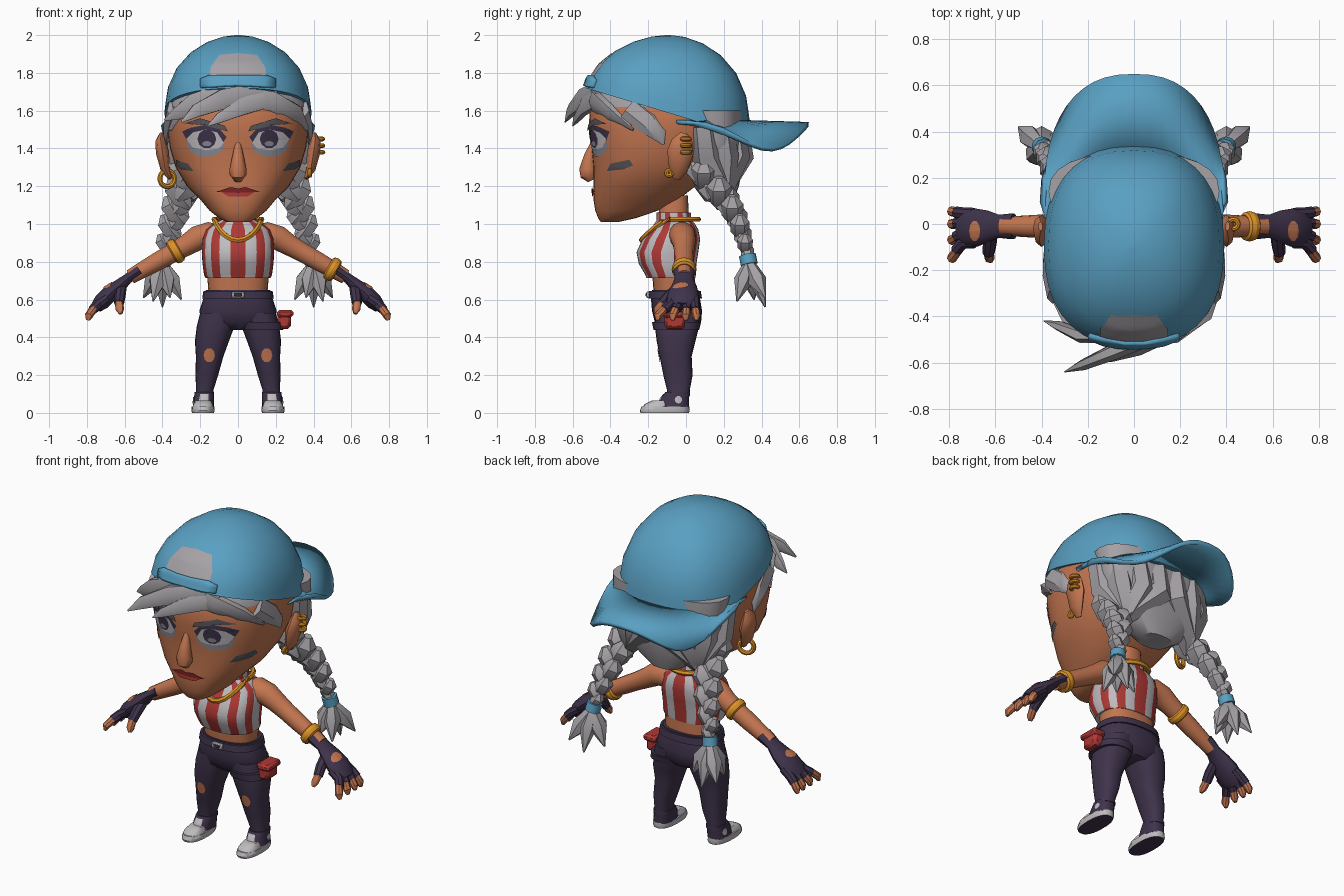
import bpy, bmesh, math
from mathutils import Vector
from mathutils.bvhtree import BVHTree

if "Cube" in bpy.data.objects:
    bpy.data.objects.remove(bpy.data.objects["Cube"])

parts = []


def material(name, red, green, blue):
    mat = bpy.data.materials.new(name)
    mat.use_nodes = True
    mat.diffuse_color = (red, green, blue, 1)
    mat.node_tree.nodes["Principled BSDF"].inputs["Base Color"].default_value = (red, green, blue, 1)
    return mat


skin = material("skin brown", .55, .18, .08)
blue = material("cap blue", .1, .35, .54)
hair = material("hair grey", .38, .36, .38)
dark = material("dark purple", .05, .033, .07)
gold = material("gold", .72, .29, .02)
red = material("red", .42, .04, .035)
pale = material("pale grey", .52, .5, .52)
brow = material("brow grey", .09, .09, .1)
lip = material("lip dark red", .2, .015, .015)
shadow = material("eye shadow grey", .25, .25, .29)


# ---------- helpers ----------
def finish(name, mesh, *mats, fix=True):
    if fix:
        bmesh.ops.recalc_face_normals(mesh, faces=mesh.faces[:])
    data = bpy.data.meshes.new(name)
    mesh.to_mesh(data)
    mesh.free()
    obj = bpy.data.objects.new(name, data)
    bpy.context.collection.objects.link(obj)
    for mat in mats:
        data.materials.append(mat)
    parts.append(obj)
    return obj


def bridge(mesh, rings, closed=True):
    rings = [[mesh.verts.new(p) for p in ring] for ring in rings]
    count = len(rings[0])
    for low, high in zip(rings, rings[1:]):
        for i in range(count if closed else count - 1):
            j = (i + 1) % count
            mesh.faces.new((low[i], low[j], high[j], high[i]))
    if closed:
        mesh.faces.new(rings[0][::-1])
        mesh.faces.new(rings[-1])


def rounded(value, power=2.4):
    return math.copysign(abs(value) ** (2 / power), value)


def circle(count):
    for i in range(count):
        angle = math.tau * i / count
        yield math.cos(angle), math.sin(angle)


def loft(name, mat, rows, side=1, count=24, power=2.4):
    """Stack of level sections: height, centre x, front y, back y, half width."""
    mesh = bmesh.new()
    bridge(mesh, [[(side * cx + w * rounded(c, power),
                    (front + back) / 2 + (back - front) / 2 * rounded(s, power), z)
                   for c, s in circle(count)] for z, cx, front, back, w in rows])
    return finish(name, mesh, mat)


def sweep(name, mat, paths, wide=1, thick=1, count=8, side=1):
    """Tapered tubes through points of x, y, z, radius."""
    mesh = bmesh.new()
    for path in paths:
        points = [Vector((side * p[0], p[1], p[2])) for p in path]
        rings = []
        for i, point in enumerate(points):
            along = (points[min(i + 1, len(points) - 1)] - points[max(i - 1, 0)]).normalized()
            ref = Vector((0, 1, 0)) if abs(along.y) < .9 else Vector((1, 0, 0))
            a = (ref - along * along.dot(ref)).normalized()
            b = along.cross(a)
            rings.append([point + path[i][3] * (a * c * wide + b * s * thick) for c, s in circle(count)])
        bridge(mesh, rings)
    return finish(name, mesh, mat)


def decal(name, mat, target, outline, axis="front", lift=.005, side=1):
    """Thin plate of a flat outline laid onto a surface."""
    source = bmesh.new()
    source.from_mesh(target.data)
    tree = BVHTree.FromBMesh(source)
    place, ray = {
        "front": (lambda u, v: Vector((side * u, -2, v)), Vector((0, 1, 0))),
        "flank": (lambda u, v: Vector((2 * side, u, v)), Vector((-side, 0, 0))),
        "top": (lambda u, v: Vector((side * u, v, 2)), Vector((0, 0, -1)))}[axis]
    fine = [Vector(p).lerp(Vector(q), t / 3) for p, q in zip(outline, outline[1:] + outline[:1]) for t in range(3)]
    middle = sum(fine, Vector((0, 0))) / len(fine)

    def project(p):
        start = place(*p)
        hit = tree.ray_cast(start, ray)[0] or tree.find_nearest(start)[0]
        return hit - ray * lift
    mesh = bmesh.new()
    bridge(mesh, [[project(middle.lerp(p, t)) for p in fine] for t in (1, .7, .4, .1)])
    mesh.faces.ensure_lookup_table()
    mesh.faces.remove(mesh.faces[-2])
    mesh.normal_update()
    for face in mesh.faces:
        if face.normal.dot(ray) > 0:
            face.normal_flip()
    source.free()
    return finish(name, mesh, mat, fix=False)


def oval(u, v, ru, rv):
    return [(u + ru * c, v + rv * s) for c, s in circle(10)]


def torus(name, mat, place, turn, major, minor, stretch=1):
    bpy.ops.mesh.primitive_torus_add(location=place, rotation=turn, major_radius=major, minor_radius=minor,
                                     major_segments=20, minor_segments=8)
    obj = bpy.context.object
    obj.name = name
    obj.scale.z = stretch
    obj.data.materials.append(mat)
    parts.append(obj)


def box(name, mat, place, size, bevel=.01):
    mesh = bmesh.new()
    bmesh.ops.create_cube(mesh, size=1)
    for v in mesh.verts:
        v.co = Vector(place) + v.co * Vector(size)
    obj = finish(name, mesh, mat)
    obj.modifiers.new("bevel", "BEVEL").width = bevel


# ---------- head and face ----------
head = loft("head", skin, [
    (1.01, 0, -.45, -.36, .06), (1.03, 0, -.465, -.27, .1), (1.07, 0, -.48, -.15, .15),
    (1.13, 0, -.49, -.04, .2), (1.2, 0, -.49, .05, .27), (1.3, 0, -.49, .15, .33),
    (1.4, 0, -.5, .22, .36), (1.5, 0, -.515, .25, .375), (1.6, 0, -.51, .25, .375), (1.68, 0, -.48, .24, .35)],
    count=40)
sweep("nose", skin, [[(0, -.49, 1.43, .015), (0, -.51, 1.36, .03), (0, -.52, 1.29, .045),
                      (0, -.515, 1.26, .045), (0, -.5, 1.23, .02)]], count=12)
decal("lower_lip", red, head, [(-.1, 1.175), (.1, 1.175), (.05, 1.145), (-.05, 1.145)], lift=.007)
decal("upper_lip", lip, head, [(-.115, 1.17), (-.04, 1.195), (0, 1.188), (.04, 1.195), (.115, 1.17), (0, 1.165)],
      lift=.009)
for side, word in ((1, "left"), (-1, "right")):
    decal(word + "_eye_shadow", shadow, head, oval(.17, 1.42, .1, .065), lift=.003, side=side)
    decal(word + "_lashes", dark, head, [(.06, 1.46), (.1, 1.505), (.17, 1.525), (.25, 1.51), (.295, 1.49),
                                         (.27, 1.44), (.17, 1.42), (.08, 1.43)], lift=.005, side=side)
    decal(word + "_eye", pale, head, [(.075, 1.43), (.11, 1.485), (.17, 1.5), (.24, 1.485), (.275, 1.45),
                                      (.24, 1.405), (.17, 1.39), (.1, 1.4)], lift=.007, side=side)
    decal(word + "_iris", dark, head, oval(.165, 1.45, .05, .05), lift=.009, side=side)
    decal(word + "_glint", shadow, head, oval(.165, 1.425, .025, .014), lift=.01, side=side)
    decal(word + "_brow", brow, head, [(.055, 1.49), (.07, 1.52), (.2, 1.56), (.29, 1.53), (.19, 1.525)],
          lift=.009, side=side)
    decal(word + "_cheek_paint", brow, head, [(-.42, 1.28), (-.4, 1.32), (-.3, 1.34), (-.28, 1.31), (-.33, 1.29)],
          "flank", side=side)
    sweep(word + "_ear", skin, [[(.36, -.05, 1.24, .02), (.385, -.04, 1.29, .05), (.4, -.03, 1.38, .07),
                                 (.41, -.02, 1.44, .055), (.405, -.01, 1.48, .02)]], thick=.5, side=side)

# ---------- earrings ----------
for step in range(3):
    torus("ear_cuff", gold, (.43, 0, 1.38 + .035 * step), (0, 0, 0), .02, .012)
torus("ear_stud", gold, (.38, -.09, 1.27), (0, math.pi / 2, 0), .014, .012)
torus("hoop_earring", gold, (-.375, -.05, 1.24), (math.pi / 2, 0, .4), .042, .014)

# ---------- cap ----------
mesh = bmesh.new()
rings = []
for scale, rise in ((1, 0), (.98, .15), (.95, .33), (.83, .58), (.64, .78), (.42, .91), (.2, .98), (.03, 1)):
    ring = []
    for c, s in circle(36):
        edge = -.095 + .435 * rounded(s)
        rim = max(1.52, 1.56 - .3 * edge)
        lift = rise ** (1 + .4 * max(0, -s))
        ring.append((.39 * scale * rounded(c), -.095 + .435 * scale * rounded(s), rim + (2 - rim) * lift))
    rings.append(ring)
bridge(mesh, rings)
cap = finish("cap_dome", mesh, blue)
decal("cap_opening", hair, cap, [(-.15, 1.77), (-.145, 1.83), (-.1, 1.895), (0, 1.905), (.1, 1.895),
                                 (.145, 1.83), (.15, 1.77)], lift=.006)
strap = decal("cap_strap", blue, cap, [(-.2, 1.725), (-.2, 1.77), (-.15, 1.79), (.15, 1.79), (.2, 1.77),
                                       (.2, 1.725), (0, 1.735)], lift=.022)
strap.modifiers.new("thickness", "SOLIDIFY").thickness = .03

mesh = bmesh.new()
inner, outer = [], []
for i in range(25):
    angle = math.pi * i / 24
    c, s = math.cos(angle), math.sin(angle)
    inner.append(Vector((.38 * rounded(c), -.05 + .37 * rounded(s), 1.55)))
    outer.append(Vector((.39 * rounded(c), .1 + .55 * rounded(s), 1.54 - .14 * math.sin(math.pi * s ** 1.3))))
bridge(mesh, [[p.lerp(q, t) for p, q in zip(inner, outer)] for t in (0, .5, 1)], closed=False)
finish("cap_brim", mesh, blue).modifiers.new("thickness", "SOLIDIFY").thickness = .025

# ---------- hair ----------
loft("scalp_hair", hair, [(1.62, 0, -.515, .3, .378), (1.68, 0, -.5, .3, .37), (1.75, 0, -.44, .28, .33)])
loft("back_hair", hair, [(1.12, 0, .1, .25, .1), (1.2, 0, .04, .28, .22), (1.3, 0, .02, .3, .31),
                         (1.45, 0, .01, .31, .355), (1.6, 0, -.03, .31, .37)])
sweep("fringe", hair, [
    [(.12, -.47, 1.7, .06), (-.08, -.55, 1.66, .06), (-.22, -.61, 1.6, .04), (-.3, -.64, 1.54, .005)],
    [(.2, -.45, 1.68, .06), (.02, -.54, 1.62, .05), (-.1, -.58, 1.56, .03), (-.16, -.6, 1.52, .004)],
    [(-.05, -.48, 1.7, .06), (-.23, -.48, 1.64, .06), (-.33, -.44, 1.58, .035), (-.39, -.42, 1.55, .004)],
    [(0, -.48, 1.68, .06), (.18, -.48, 1.65, .06), (.3, -.4, 1.59, .05), (.37, -.28, 1.5, .01)],
    [(-.1, -.48, 1.68, .05), (-.28, -.41, 1.61, .05), (-.36, -.3, 1.5, .01)]], wide=.6, count=6)
for side, word in ((1, "left"), (-1, "right")):
    sweep(word + "_sideburn", hair, [[(.34, -.3, 1.62, .07), (.36, -.2, 1.54, .07), (.375, -.14, 1.47, .04),
                                      (.375, -.12, 1.42, .005)]], thick=.5, count=6, side=side)
    sweep(word + "_back_locks", hair, [
        [(top, back, 1.52, .07), (top * .95, back + .02, 1.36, .08), (.22, .2, 1.2, .06), (.25, .16, 1.13, .02)]
        for top, back in ((.06, .26), (.18, .24), (.28, .18), (.32, .09))], count=6, side=side)
    path = [Vector(p) for p in ((.26, .06, 1.31, .085), (.28, .13, 1.21, .085), (.31, .22, 1.12, .08),
                                (.335, .27, 1.03, .07), (.365, .3, .94, .06), (.39, .325, .85, .045))]
    lobes = []
    for i in range(11):
        spot, part = divmod(i / 2, 1)
        p = path[int(spot)].lerp(path[min(int(spot) + 1, 5)], part)
        x, y, z, r = p
        lean = r * (.5 if i % 2 else -.5)
        lobes.append([(x + 1.4 * lean, y, z + r, .3 * r), (x + lean, y, z + .4 * r, .8 * r),
                      (x, y, z - .4 * r, .75 * r), (x - lean, y, z - r, .2 * r)])
    sweep(word + "_braid", hair, lobes, count=6, side=side)
    sweep(word + "_braid_band", blue, [[(.39, .325, .835, .045), (.4, .335, .785, .045)]], count=10, side=side)
    sweep(word + "_braid_tuft", hair, [
        [(.4, .335, .79, .03), ((.4 + x) / 2, (.335 + y) / 2, .7, .05), (x, y, z, .004)]
        for x, y, z in ((.3, .36, .6), (.36, .28, .61), (.4, .42, .56), (.45, .27, .59), (.5, .42, .61))],
        count=6, side=side)

# ---------- torso ----------
loft("neck", skin, [(.95, 0, -.15, .02, .09), (1.15, 0, -.14, .01, .075)])
loft("waist", skin, [(.62, 0, -.17, .05, .155), (.75, 0, -.18, .045, .165)])
top = loft("striped_top", pale, [
    (.715, 0, -.21, .05, .172), (.73, 0, -.215, .052, .18), (.79, 0, -.25, .055, .188), (.85, 0, -.262, .065, .192),
    (.92, 0, -.23, .075, .188), (.97, 0, -.19, .065, .17), (1.005, 0, -.165, .045, .125),
    (1.02, 0, -.155, .03, .095), (1.06, 0, -.155, .025, .09)], count=40)
top.data.materials.append(red)
for face in top.data.polygons:
    face.material_index = (face.index % 40 + 1) // 2 % 2
loop = [(.125 * c, -.085 + .15 * s, 1.025 - .11 * max(0, -s) ** 1.5, .015) for c, s in circle(24)]
sweep("necklace", gold, [loop + loop[:1]], count=6)

# ---------- trousers, belt and pouch ----------
loft("hips", dark, [(.44, 0, -.12, .05, .09), (.48, 0, -.165, .08, .19), (.54, 0, -.18, .085, .205),
                    (.6, 0, -.185, .075, .185), (.65, 0, -.18, .065, .17)])
loft("belt", dark, [(.605, 0, -.2, .085, .19), (.645, 0, -.195, .078, .183)])
box("belt_buckle", pale, (0, -.2, .625), (.07, .02, .035), .005)
box("belt_buckle_core", dark, (0, -.208, .625), (.04, .012, .018), .003)
box("pouch", red, (.245, -.06, .49), (.07, .11, .09), .015)
box("pouch_flap", red, (.25, -.06, .525), (.085, .13, .04), .012)
loft("thigh_strap", dark, [(.44, .13, -.172, .07, .11), (.48, .12, -.18, .08, .112)])
for side, word in ((1, "left"), (-1, "right")):
    leg = loft(word + "_leg", dark, [
        (.09, .178, -.1, .022, .05), (.12, .176, -.1, .02, .046), (.2, .165, -.12, .035, .06),
        (.3, .15, -.14, .03, .073), (.38, .138, -.155, .05, .09), (.46, .118, -.165, .07, .1),
        (.53, .1, -.165, .075, .1)], side)
    decal(word + "_knee_hole", skin, leg, oval(.152, .305, .03, .038), side=side)

    # ---------- shoes ----------
    sole = loft(word + "_shoe_sole", pale, [(0, .185, -.24, .015, .058), (.012, .185, -.245, .02, .062),
                                            (.035, .185, -.235, .018, .06)], side)
    sole.data.materials.append(dark)
    for face in sole.data.polygons:
        face.material_index = int(face.normal.z < -.9)
    loft(word + "_shoe_toe", pale, [(.02, .185, -.235, -.08, .058), (.045, .185, -.22, -.08, .052),
                                    (.065, .183, -.18, -.08, .04)], side)
    upper = loft(word + "_shoe_upper", dark, [(.03, .184, -.15, .016, .056), (.075, .18, -.135, .016, .053),
                                              (.11, .178, -.11, .02, .052)], side)
    decal(word + "_shoe_badge", pale, upper, oval(-.04, .07, .02, .02), "flank", side=side)
    decal(word + "_shoe_tongue", pale, upper, [(.155, .05), (.155, .1), (.2, .1), (.21, .05)], side=side)

    # ---------- arms and hands ----------
    sweep(word + "_arm", skin, [[(.08, -.03, .92, .07), (.16, -.02, .94, .072), (.215, -.015, .925, .067),
                                 (.27, -.01, .89, .058), (.34, -.01, .85, .052), (.42, -.01, .805, .05),
                                 (.5, -.01, .76, .045), (.57, -.01, .72, .04)]], count=14, side=side)
    glove = sweep(word + "_glove", dark, [[
        (.52, -.01, .755, .056), (.55, -.01, .735, .054), (.585, -.01, .71, .05), (.63, -.01, .67, .068),
        (.68, -.015, .63, .082), (.72, -.02, .59, .082), (.75, -.025, .56, .06)]], thick=.55, count=14, side=side)
    decal(word + "_glove_hole", skin, glove, oval(.69, -.03, .024, .045), "top", side=side)
    knuckles, tips = [], []
    for near, far in ((.045, .055), (.005, 0), (-.04, -.07), (-.08, -.15)):
        knuckles.append([(.69, near, .61, .025), (.74, near, .575, .027), (.77, (near + far) / 2, .545, .026)])
        tips.append([(.765, (near + far) / 2, .55, .022), (.79, far, .515, .022), (.795, far, .49, .01)])
    knuckles.append([(.62, -.04, .66, .03), (.625, -.09, .62, .03), (.63, -.125, .58, .027)])
    tips.append([(.63, -.12, .585, .023), (.625, -.15, .545, .022), (.62, -.16, .525, .01)])
    sweep(word + "_glove_fingers", dark, knuckles, side=side)
    sweep(word + "_fingertips", skin, tips, side=side)

tilt = math.radians(120)
torus("right_armband", gold, (-.33, -.01, .856), (0, -tilt, 0), .053, .015, 1.7)
torus("left_bracelet", gold, (.5, -.01, .76), (0, tilt, 0), .05, .016, 1.7)

# ---------- shading ----------
bpy.ops.object.select_all(action="DESELECT")
for obj in parts:
    obj.select_set(True)
bpy.context.view_layer.objects.active = parts[0]
bpy.ops.object.shade_smooth_by_angle(angle=math.radians(40))
